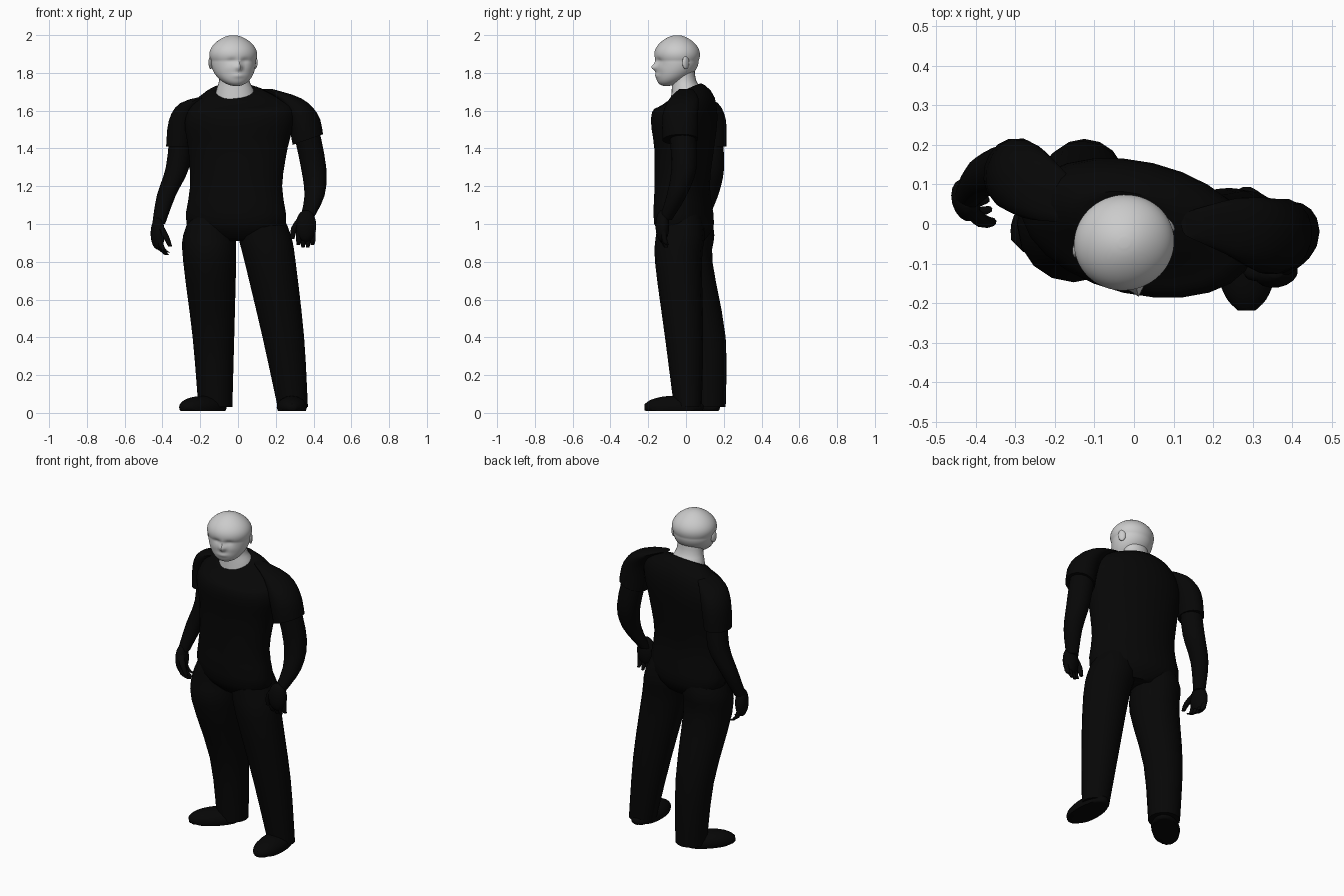
import bpy, bmesh, math
from mathutils import Vector, Matrix

default_cube = bpy.data.objects.get("Cube")
if default_cube:
    bpy.data.objects.remove(default_cube)


def make_material(name, value):
    material = bpy.data.materials.new(name)
    material.use_nodes = True
    colour = (value, value, value, 1)
    material.diffuse_color = colour
    shader = material.node_tree.nodes["Principled BSDF"]
    shader.inputs["Base Color"].default_value = colour
    return material


BLACK = make_material("black cloth", .002)
GREY = make_material("pale grey skin", .6)


def smooth_rings(rings, steps):
    """Catmull-Rom interpolation between the given rings."""
    rows = [Vector(ring) for ring in rings]
    padded = [rows[0]] + rows + [rows[-1]]
    result = []
    for before, start, end, after in zip(padded, rows, rows[1:], padded[3:]):
        leave, arrive = (end - before) / 2, (after - start) / 2
        for step in range(steps):
            t = step / steps
            blend = t * t * (3 - 2 * t)
            result.append(start.lerp(end, blend) + leave * (t * (1 - t) ** 2)
                          - arrive * (t * t * (1 - t)))
    return result + [rows[-1]]


def egg(x, y, z, radius, height, count=8):
    """Rings of an ellipsoid around a centre."""
    angles = [math.pi * (i + .3) / count for i in range(count)]
    return [(x, y, z - height * math.cos(a), radius * math.sin(a)) for a in angles]


def loft(name, rings, depth=1, material=BLACK, yaw=0, sides=16, matrix=None, shape=None):
    """Skin over rings of x, y, z and radius; depth is the y radius over the x radius."""
    bm = bmesh.new()
    turn = Matrix.Rotation(math.radians(yaw), 3, 'Z')
    loops = []
    for x, y, z, radius in smooth_rings(rings, steps=3):
        loop = []
        for i in range(sides):
            angle = math.tau * i / sides
            spoke = Vector((math.cos(angle), math.sin(angle) * depth, 0)) * radius
            loop.append(bm.verts.new(turn @ spoke + Vector((x, y, z))))
        loops.append(loop)
    for low, high in zip(loops, loops[1:]):
        for i in range(sides):
            bm.faces.new((low[i - 1], low[i], high[i], high[i - 1]))
    bm.faces.new(loops[0])
    bm.faces.new(loops[-1])
    for vert in bm.verts:
        if shape:
            shape(vert.co)
        if matrix:
            vert.co = matrix @ vert.co
    bmesh.ops.recalc_face_normals(bm, faces=bm.faces)
    mesh = bpy.data.meshes.new(name)
    bm.to_mesh(mesh)
    bm.free()
    mesh.materials.append(material)
    obj = bpy.data.objects.new(name, mesh)
    bpy.context.collection.objects.link(obj)
    bpy.ops.object.select_all(action='DESELECT')
    obj.select_set(True)
    bpy.context.view_layer.objects.active = obj
    bpy.ops.object.shade_smooth_by_angle(angle=math.radians(50))


def placed(x, y, z, yaw):
    return Matrix.Translation((x, y, z)) @ Matrix.Rotation(math.radians(yaw), 4, 'Z')


def ramp(value, start, end):
    return min(max((value - start) / (end - start), 0), 1)


# Shirt: turned chest, left shoulder raised, collar dipping at the front
def shape_shirt(point):
    shoulder = ramp(point.z, 1.3, 1.6)
    collar = ramp(point.z, 1.6, 1.7)
    point.z += .06 * point.x * shoulder + .5 * point.y * collar


CHEST_YAW = -13
loft("shirt", [(0, 0, .91, .16), (-.01, -.01, 1, .27), (-.01, -.02, 1.2, .25),
               (0, -.01, 1.4, .27), (.01, -.01, 1.55, .3), (.01, 0, 1.64, .26),
               (-.01, 0, 1.705, .14)],
     depth=.56, yaw=CHEST_YAW, sides=24, shape=shape_shirt)

# Trouser legs
loft("right_leg", [(-.12, .12, .03, .09), (-.13, .1, .4, .11),
                   (-.15, 0, .8, .14), (-.15, .01, .94, .14), (-.12, .01, 1.06, .12)])
loft("left_leg", [(.29, .01, .03, .08), (.24, -.01, .4, .11),
                  (.17, -.04, .8, .135), (.14, -.03, .94, .14), (.11, -.03, 1.06, .12)], depth=.92)


# Shoes: eggs laid along the floor with flat soles
def shape_sole(point):
    point.y = max(point.y, .01)


def make_shoe(name, x, y, yaw):
    lay_down = Matrix.Rotation(math.radians(90), 4, 'X')
    loft(name, egg(0, .03, .08, .08, .16), depth=.75,
         matrix=placed(x, y, 0, yaw) @ lay_down, shape=shape_sole)


make_shoe("right_shoe", -.13, .11, -45)
make_shoe("left_shoe", .285, .015, 0)


# Sleeves: run over the shoulders into the collar; the left hem drops towards the body
def shape_left_sleeve(point):
    point.z += .35 * (point.x - .35) * ramp(point.z, 1.6, 1.5)


loft("right_sleeve", [(-.31, .13, 1.41, .07), (-.29, .12, 1.55, .075),
                      (-.24, .09, 1.64, .065), (-.14, .04, 1.68, .03)],
     depth=1.25, yaw=CHEST_YAW)
loft("left_sleeve", [(.37, -.03, 1.44, .08), (.34, -.03, 1.58, .08),
                     (.27, -.01, 1.665, .065), (.15, 0, 1.715, .03)],
     depth=1.2, yaw=CHEST_YAW, shape=shape_left_sleeve)

# Bare arms from wrist to shoulder
loft("right_arm", [(-.42, .07, 1, .034), (-.38, .12, 1.15, .05),
                   (-.32, .14, 1.3, .062), (-.3, .13, 1.5, .06)])
loft("left_arm", [(.36, -.11, 1.02, .034), (.405, -.05, 1.15, .053),
                  (.4, -.01, 1.3, .067), (.36, -.02, 1.5, .07)])


# Hands: flat palm, four curled fingers and a thumb
def make_hand(side, place, curl):
    loft(side + "_palm", egg(0, 0, -.05, .055, .085), depth=.65, matrix=place)
    for finger in range(4):
        x = (finger - 1.5) * .025
        length = .17 - abs(x) / 2
        loft(f"{side}_finger_{finger + 1}",
             [(x, 0, -.08, .015), (x, curl / 3, -.13, .014), (x, curl, -length, .009)],
             sides=8, matrix=place)
    loft(side + "_thumb",
         [(-.02, 0, 0, .02), (-.06, curl / 2, -.06, .018), (-.07, curl, -.12, .011)],
         sides=8, matrix=place)


make_hand("right", placed(-.425, .06, 1, 105), -.05)
make_hand("left", placed(.36, -.125, 1.04, 10), .02)

# Neck
loft("neck", [(-.01, .01, 1.6, .12), (-.015, .005, 1.7, .102),
              (-.02, -.01, 1.76, .08), (-.02, -.02, 1.83, .08)],
     depth=.8, material=GREY, sides=24)

# Head: egg with a fuller crown, forward jaw and soft mirrored features
CROWN_Z, CROWN_HEIGHT = 1.865, .135
# Each feature: x, z, width, height, push
FEATURES = {
    "nose": (0, 1.83, .015, .018, .027),
    "bridge": (0, 1.86, .012, .02, .006),
    "eye": (.035, 1.865, .02, .014, -.007),
    "lips": (0, 1.785, .03, .012, .006),
    "cheek": (.05, 1.825, .025, .02, .003),
}


def shape_head(point):
    up = (point.z - CROWN_Z) / CROWN_HEIGHT
    if up > 0:
        point.xy *= 1 + .5 * up * (1 - up)
    else:
        point.y -= .06 * up * up
    front = ramp(-point.y, .02, .09)
    for x, z, width, height, push in FEATURES.values():
        across = (abs(point.x) - x) / width
        along = (point.z - z) / height
        point.y -= front * push * math.exp(-across ** 2 - along ** 2)


head_pose = placed(-.025, -.047, 0, 15)
loft("head", egg(0, 0, CROWN_Z, .12, CROWN_HEIGHT, count=20), depth=.95,
     material=GREY, sides=56, matrix=head_pose, shape=shape_head)

# Ears
for side, label in ((1, "left"), (-1, "right")):
    loft(label + "_ear", egg(side * .12, .015, 1.855, .011, .035), depth=2,
         material=GREY, yaw=side * 25, sides=12, matrix=head_pose)
